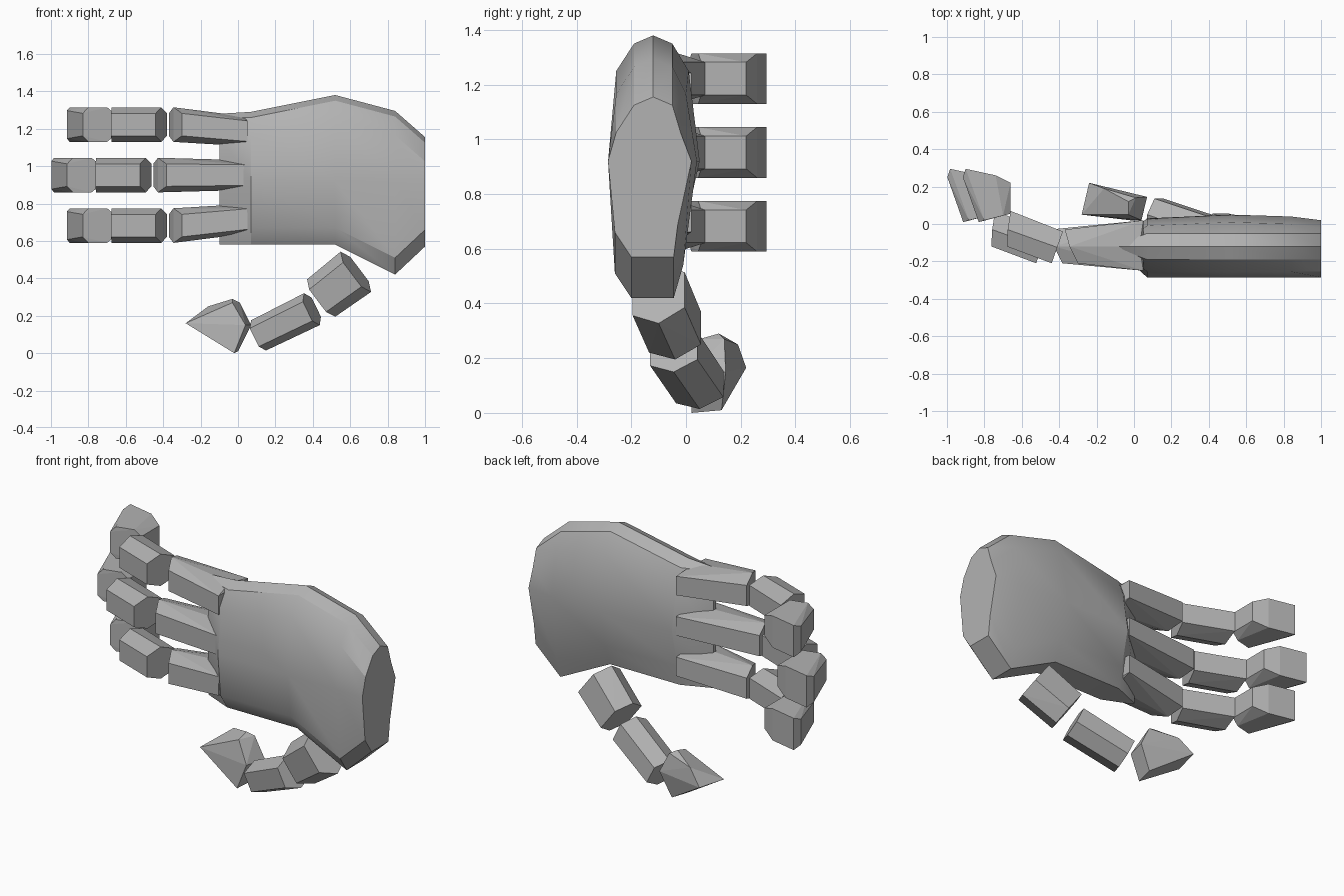
import bpy, bmesh
from mathutils import Vector

if "Cube" in bpy.data.objects:
    bpy.data.objects.remove(bpy.data.objects["Cube"])

grey = bpy.data.materials.new("plain_grey")
grey.diffuse_color = (0.45, 0.45, 0.45, 1)
grey.use_nodes = True
grey.node_tree.nodes["Principled BSDF"].inputs["Base Color"].default_value = grey.diffuse_color


def finish(name, bm):
    bmesh.ops.recalc_face_normals(bm, faces=bm.faces[:])
    me = bpy.data.meshes.new(name)
    bm.to_mesh(me)
    bm.free()
    me.materials.append(grey)
    ob = bpy.data.objects.new(name, me)
    bpy.context.collection.objects.link(ob)
    return ob


def hull(name, pts):
    bm = bmesh.new()
    vs = [bm.verts.new(p) for p in pts]
    res = bmesh.ops.convex_hull(bm, input=vs)
    extra = {v for v in res["geom_interior"] + res["geom_unused"] if isinstance(v, bmesh.types.BMVert)}
    bmesh.ops.delete(bm, geom=list(extra), context='VERTS')
    bmesh.ops.dissolve_limit(bm, angle_limit=0.03, verts=bm.verts[:], edges=bm.edges[:])
    return finish(name, bm)


# Palm: cross-sections (y, z) lofted along x
def section(x, top, bottom, back):
    return [(x, y, z) for y, z in (
        (-0.12, top), (-0.19, top - 0.03), (-0.255, top - 0.13), (-0.285, 0.92),
        (-0.26, bottom + 0.09), (-0.2, bottom), (-0.045, bottom),
        (back - 0.05, bottom + 0.12), (back, 0.92), (back - 0.04, top - 0.13), (-0.05, top - 0.03))]


rings = [section(0.07, 1.29, 0.58, 0.03), section(0.52, 1.38, 0.58, 0.05),
         section(0.84, 1.295, 0.42, 0.04), section(1.0, 1.155, 0.57, 0.02)]
# finger edge of the palm narrows to a thin wedge
rings.insert(0, [(-0.1, -0.12 + (y + 0.12) * 0.08, min(z, 1.28)) for _, y, z in rings[0]])

bm = bmesh.new()
loops = [[bm.verts.new(p) for p in r] for r in rings]
n = len(loops[0])
for a, b in zip(loops, loops[1:]):
    for i in range(n):
        j = (i + 1) % n
        bm.faces.new((a[i], a[j], b[j], b[i]))
bm.faces.new(loops[0])
bm.faces.new(loops[-1])
palm = finish("palm", bm)
bpy.context.view_layer.objects.active = palm
palm.select_set(True)
bpy.ops.object.shade_smooth_by_angle(angle=0.5)

# Finger segments: (x, y, half height) of matching points at both ends
W = 0.0925
near = [(0.05, -0.25, 0.055), (0.03, -0.12, 0.08), (0.05, 0.02, 0.055)]
knuckle = [(-0.30, -0.21, 0.06), (-0.345, -0.12, W), (-0.37, -0.03, 0.06)]
middle = [(-0.44, -0.21, 0.06), (-0.41, -0.125, W), (-0.38, -0.04, 0.06),
          (-0.68, -0.12, 0.06), (-0.675, -0.03, W), (-0.66, 0.07, 0.06)]
tip = [(-0.83, 0.01, 0.06), (-0.80, 0.02, W), (-0.70, 0.045, W), (-0.66, 0.055, 0.06),
       (-0.915, 0.25, 0.075), (-0.90, 0.295, W), (-0.74, 0.26, W), (-0.66, 0.22, 0.06)]


def place(prof, dx, zc):
    return [(x + dx, y, zc + s * h) for x, y, h in prof for s in (-1, 1)]


for label, zc, zn, dx in (("upper", 1.222, 1.187, 0), ("centre", 0.952, 0.952, -0.083),
                          ("lower", 0.682, 0.717, 0)):
    hull(label + "_finger_base", place(near, 0, zn) + place(knuckle, dx, zc))
    hull(label + "_finger_middle", place(middle, dx, zc))
    hull(label + "_finger_tip", place(tip, dx, zc))


# Thumb: two tapered hexagonal segments and a pointed tip
def hex_segment(name, p0, p1, w0, w1, thick):
    p0, p1 = Vector(p0), Vector(p1)
    axis = (p1 - p0).normalized()
    u = axis.cross(Vector((0, 1, 0))).normalized()
    v = axis.cross(u)
    pts = []
    for p, w in ((p0, w0), (p1, w1)):
        for a, b in ((1, 0), (0.6, 1), (-0.6, 1), (-1, 0), (-0.6, -1), (0.6, -1)):
            pts.append(p + u * a * w + v * b * thick)
    hull(name, pts)


hex_segment("thumb_base", (0.445, -0.04, 0.295), (0.63, -0.10, 0.435), 0.125, 0.135, 0.098)
hex_segment("thumb_middle", (0.11, 0.05, 0.095), (0.395, -0.045, 0.235), 0.09, 0.095, 0.09)
hull("thumb_tip", [(-0.03, 0.05, 0.27), (-0.03, 0.12, 0.29), (0.01, 0.14, 0.27), (0.07, 0.145, 0.15),
                   (0.04, 0.02, 0.15), (-0.02, 0.02, 0.0), (0.0, 0.13, 0.01),
                   (-0.16, 0.19, 0.25), (-0.28, 0.05, 0.16), (-0.24, 0.22, 0.165)])
